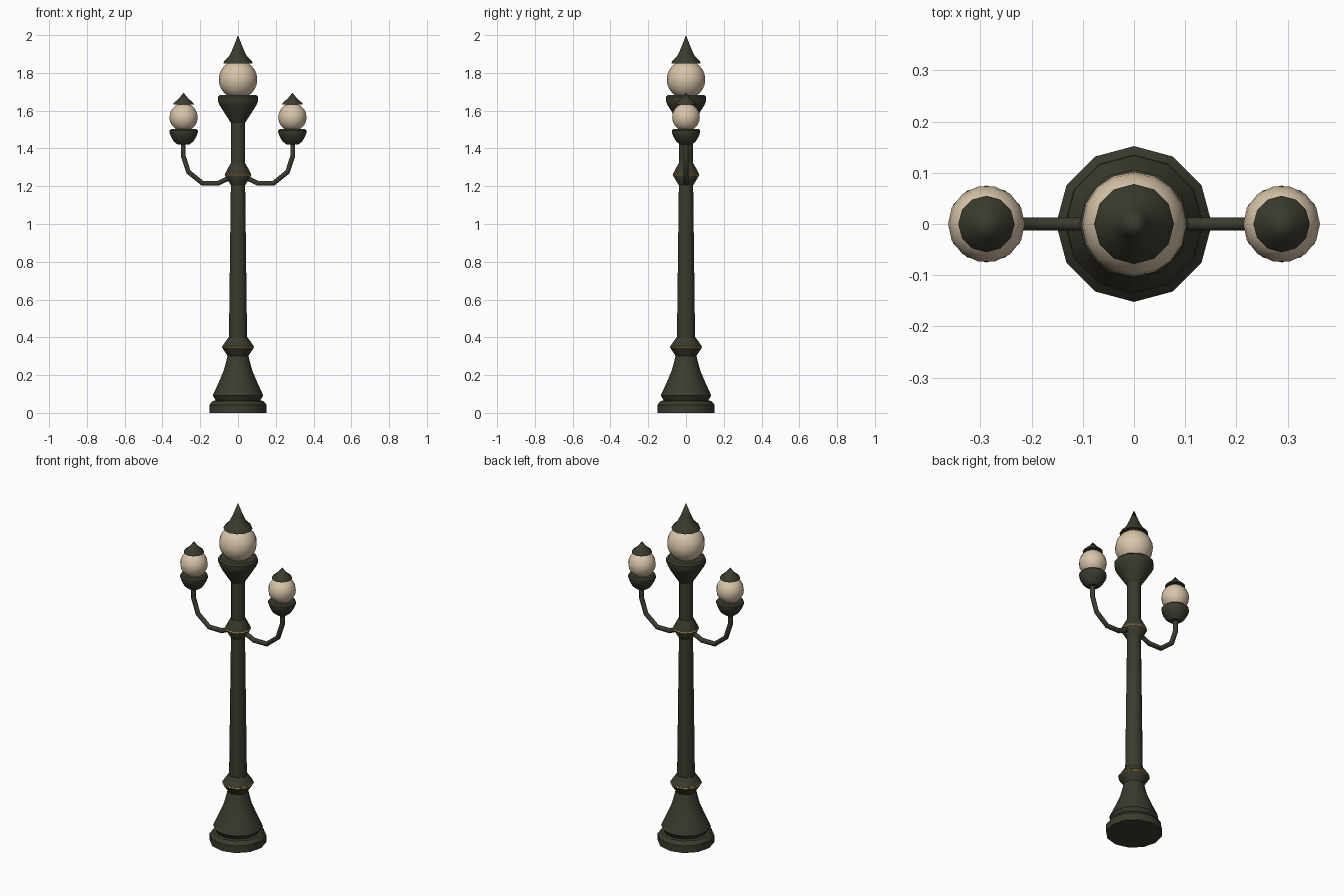
import bpy, bmesh, math

cube = bpy.data.objects.get("Cube")
if cube:
    bpy.data.objects.remove(cube, do_unlink=True)


def material(name, rgb):
    m = bpy.data.materials.new(name)
    m.use_nodes = True
    m.diffuse_color = (*rgb, 1)
    m.node_tree.nodes["Principled BSDF"].inputs["Base Color"].default_value = (*rgb, 1)
    return m


IRON = material("dark olive iron", (0.042, 0.045, 0.028))
GLASS = material("warm cream glass", (0.69, 0.56, 0.40))
GOLD = material("gold trim", (0.48, 0.31, 0.07))


def finish(bm, name, mat, angle):
    bmesh.ops.recalc_face_normals(bm, faces=bm.faces[:])
    mesh = bpy.data.meshes.new(name)
    bm.to_mesh(mesh)
    bm.free()
    mesh.materials.append(mat)
    obj = bpy.data.objects.new(name, mesh)
    bpy.context.collection.objects.link(obj)
    bpy.ops.object.select_all(action='DESELECT')
    obj.select_set(True)
    bpy.context.view_layer.objects.active = obj
    bpy.ops.object.shade_smooth_by_angle(angle=math.radians(angle))
    return obj


def lathe(name, profile, mat, sides=12, x=0, angle=32):
    """Revolve (radius, height) points around a vertical axis at x."""
    bm = bmesh.new()
    verts = [bm.verts.new((x + r, 0, z)) for r, z in profile]
    edges = [bm.edges.new(pair) for pair in zip(verts, verts[1:])]
    bmesh.ops.spin(bm, geom=verts + edges, cent=(x, 0, 0), axis=(0, 0, 1),
                   angle=math.tau, steps=sides, use_merge=True)
    bmesh.ops.remove_doubles(bm, verts=bm.verts[:], dist=0.0002)
    return finish(bm, name, mat, angle)


def globe(name, x, z, radius, sides, rings):
    pts = [(radius * math.sin(math.pi * i / rings), z - radius * math.cos(math.pi * i / rings))
           for i in range(rings + 1)]
    return lathe(name, pts, GLASS, sides, x, 45)


def tube(name, path, radius, mat, sides=8):
    """Sweep a round section along a path lying in the xz plane."""
    bm = bmesh.new()
    rings = []
    for i, (x, z) in enumerate(path):
        a, b = path[max(i - 1, 0)], path[min(i + 1, len(path) - 1)]
        dx, dz = b[0] - a[0], b[1] - a[1]
        n = math.hypot(dx, dz)
        ring = []
        for k in range(sides):
            t = math.tau * (k + 0.5) / sides
            u = radius * math.cos(t)
            ring.append(bm.verts.new((x - u * dz / n, radius * math.sin(t), z + u * dx / n)))
        rings.append(ring)
    for p, q in zip(rings, rings[1:]):
        for k in range(sides):
            j = (k + 1) % sides
            bm.faces.new((p[k], p[j], q[j], q[k]))
    bm.faces.new(rings[0])
    bm.faces.new(rings[-1])
    return finish(bm, name, mat, 50)


# Pedestal, shaft and collars
lathe("pedestal", [(0, 0), (.152, 0), (.152, .042), (.135, .063), (.118, .066), (.134, .092),
                   (.105, .155), (.075, .225), (.056, .30), (0, .30)], IRON)
lathe("lower_collar", [(0, .295), (.05, .295), (.083, .343), (.083, .353), (.052, .398), (0, .398)], IRON)
lathe("shaft", [(0, .39), (.048, .39), (.038, 1.2), (.037, 1.55), (0, 1.55)], IRON)
lathe("upper_collar", [(0, 1.205), (.038, 1.205), (.068, 1.255), (.068, 1.267), (.04, 1.32), (0, 1.32)], IRON)

# Gold rings around the collars
for name, r, z in (("lower_gold_ring", .086, .348), ("upper_gold_ring", .071, 1.261)):
    lathe(name, [(0, z - .008), (r - .006, z - .008), (r, z), (r - .006, z + .008), (0, z + .008)], GOLD)

# Central lamp
lathe("main_cup", [(0, 1.535), (.037, 1.535), (.06, 1.57), (.095, 1.625), (.107, 1.65),
                   (.107, 1.672), (.098, 1.682), (0, 1.682)], IRON)
globe("main_globe", 0, 1.765, .102, 16, 12)
lathe("main_cap", [(0, 1.85), (.078, 1.85), (.073, 1.862), (.046, 1.89), (.027, 1.93), (0, 2.0)], IRON)

# Side lamps on curved arms
ARM = [(.03, 1.256), (.055, 1.24), (.105, 1.216), (.188, 1.216), (.262, 1.275), (.29, 1.36), (.29, 1.44)]
for side, s in (("left", 1), ("right", -1)):
    x = .288 * s
    tube(side + "_arm", [(s * px, pz) for px, pz in ARM], .014, IRON)
    lathe(side + "_cup", [(0, 1.42), (.03, 1.42), (.052, 1.437), (.068, 1.465), (.075, 1.485),
                          (.075, 1.495), (.066, 1.503), (0, 1.503)], IRON, 12, x)
    globe(side + "_globe", x, 1.565, .075, 14, 10)
    lathe(side + "_cap", [(0, 1.632), (.055, 1.632), (.052, 1.641), (.026, 1.663), (0, 1.695)], IRON, 12, x)
